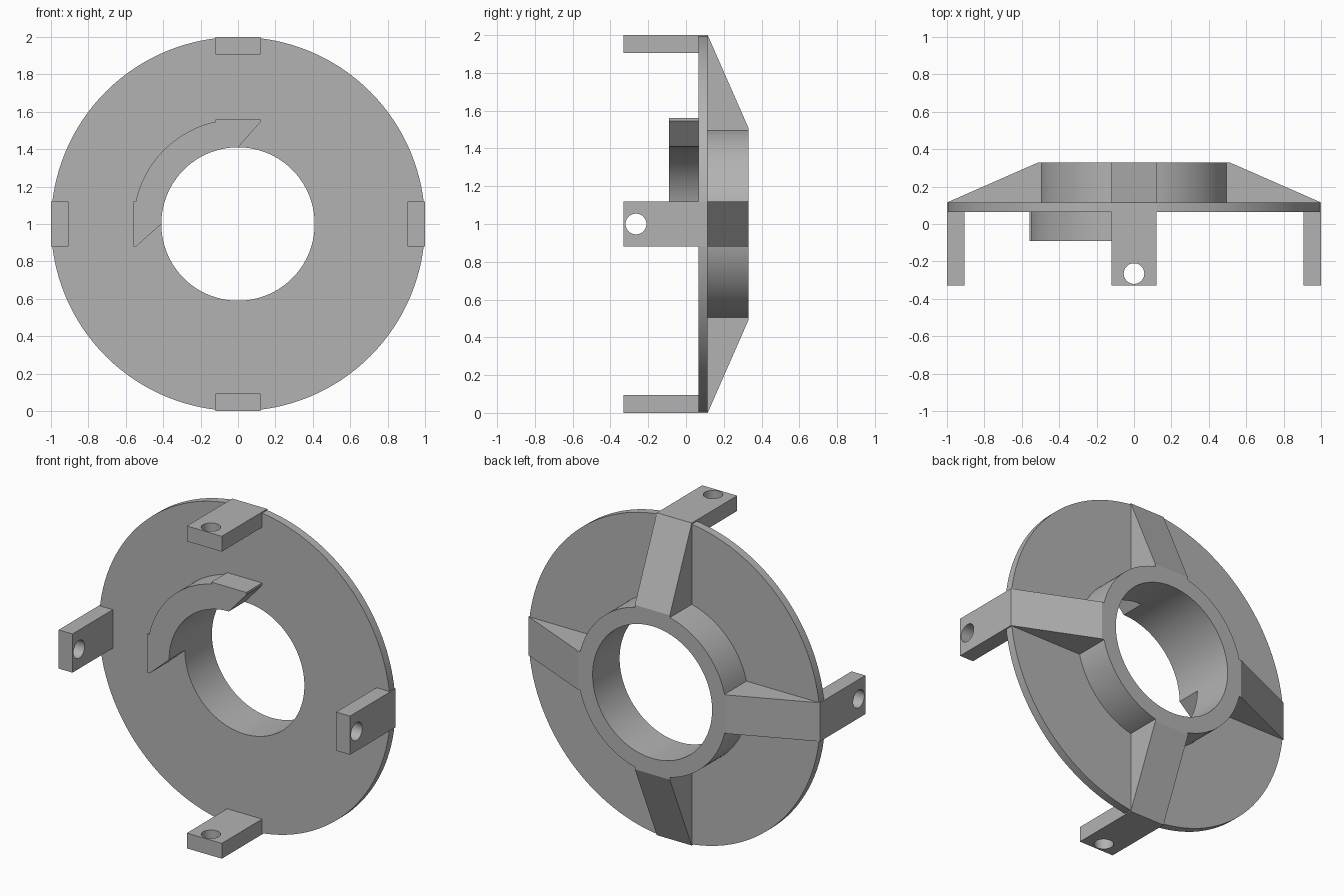
import bpy, bmesh, math
from mathutils import Vector

if "Cube" in bpy.data.objects:
    bpy.data.objects.remove(bpy.data.objects["Cube"], do_unlink=True)

grey = bpy.data.materials.new("plain grey")
grey.use_nodes = True
colour = (0.45, 0.45, 0.45, 1)
grey.diffuse_color = colour
grey.node_tree.nodes["Principled BSDF"].inputs["Base Color"].default_value = colour

BORE, HUB, RIM = 0.41, 0.51, 1.0       # radii
FRONT, BACK, HUB_BACK = 0.065, 0.115, 0.33   # depths along y
HALF = 0.12                            # half width of ribs and lugs
LUG_FRONT, LUG_IN = -0.33, 0.905
GUARD_FRONT, GUARD_R = -0.09, 0.56


def finish(name, bm):
    """Turn a bmesh into an object whose origin is the wheel centre."""
    bmesh.ops.remove_doubles(bm, verts=bm.verts, dist=1e-5)
    bmesh.ops.recalc_face_normals(bm, faces=bm.faces)
    mesh = bpy.data.meshes.new(name)
    bm.to_mesh(mesh)
    bm.free()
    mesh.materials.append(grey)
    obj = bpy.data.objects.new(name, mesh)
    bpy.context.collection.objects.link(obj)
    obj.location = (0, 0, 1)
    return obj


def prism(name, outline, along):
    """Extrude a closed outline of 3D points along a vector."""
    bm = bmesh.new()
    face = bm.faces.new([bm.verts.new(p) for p in outline])
    ext = bmesh.ops.extrude_face_region(bm, geom=[face], use_keep_orig=True)
    moved = [g for g in ext["geom"] if isinstance(g, bmesh.types.BMVert)]
    bmesh.ops.translate(bm, verts=moved, vec=Vector(along))
    return finish(name, bm)


def smooth(obj):
    bpy.ops.object.select_all(action="DESELECT")
    obj.select_set(True)
    bpy.context.view_layer.objects.active = obj
    bpy.ops.object.shade_smooth_by_angle(angle=math.radians(30))


def arc(radius, start, end, steps=32):
    angles = [math.radians(start + (end - start) * i / steps) for i in range(steps + 1)]
    return [(radius * math.cos(a), radius * math.sin(a)) for a in angles]


# Disc and hub, turned as one ring around the y axis
profile = [(BORE, FRONT), (RIM, FRONT), (RIM, BACK),
           (HUB, BACK), (HUB, HUB_BACK), (BORE, HUB_BACK)]
bm = bmesh.new()
ring = [bm.verts.new((r, y, 0)) for r, y in profile]
edges = [bm.edges.new((ring[i - 1], ring[i])) for i in range(len(ring))]
bmesh.ops.spin(bm, geom=ring + edges, cent=(0, 0, 0), axis=(0, 1, 0),
               angle=math.tau, steps=128)
smooth(finish("disc_and_hub", bm))

# Curved guard on the front, with a flat block and slanted tip at each end
tilt = math.degrees(math.asin(HALF / GUARD_R))
tip = GUARD_R - 0.015
outline = [(HALF, tip), (HALF, GUARD_R), (-HALF, GUARD_R)]
outline += arc(GUARD_R, 90 + tilt, 180 - tilt)
outline += [(-GUARD_R, HALF), (-GUARD_R, -HALF), (-tip, -HALF)]
outline += arc(BORE, 180, 90)
smooth(prism("curved_guard", [(x, GUARD_FRONT, z) for x, z in outline],
             (0, FRONT - GUARD_FRONT, 0)))

# Four sloping ribs behind and four drilled lugs in front
rib_profile = [(0.45, 0.09), (0.45, HUB_BACK), (HUB, HUB_BACK), (RIM, BACK), (RIM, 0.09)]
lug_profile = [(LUG_IN, LUG_FRONT), (RIM, LUG_FRONT), (RIM, BACK), (LUG_IN, BACK)]
for i, side in enumerate(("top", "left", "bottom", "right")):
    rib = prism(side + "_rib", [(-HALF, y, r) for r, y in rib_profile], (2 * HALF, 0, 0))
    lug = prism(side + "_lug", [(-HALF, y, r) for r, y in lug_profile], (2 * HALF, 0, 0))

    # Pin hole through the lug
    drill = prism("drill", [(x, y - 0.265, 0.8) for x, y in arc(0.055, 0, 360, 48)[:-1]],
                  (0, 0, 0.4))
    drill.hide_render = True
    cut = lug.modifiers.new("pin_hole", "BOOLEAN")
    cut.operation = "DIFFERENCE"
    cut.solver = "EXACT"
    cut.object = drill
    bpy.context.view_layer.objects.active = lug
    bpy.ops.object.modifier_apply(modifier=cut.name)
    bpy.data.objects.remove(drill, do_unlink=True)
    smooth(lug)
    for part in (rib, lug):
        part.rotation_euler.y = i * math.pi / 2
